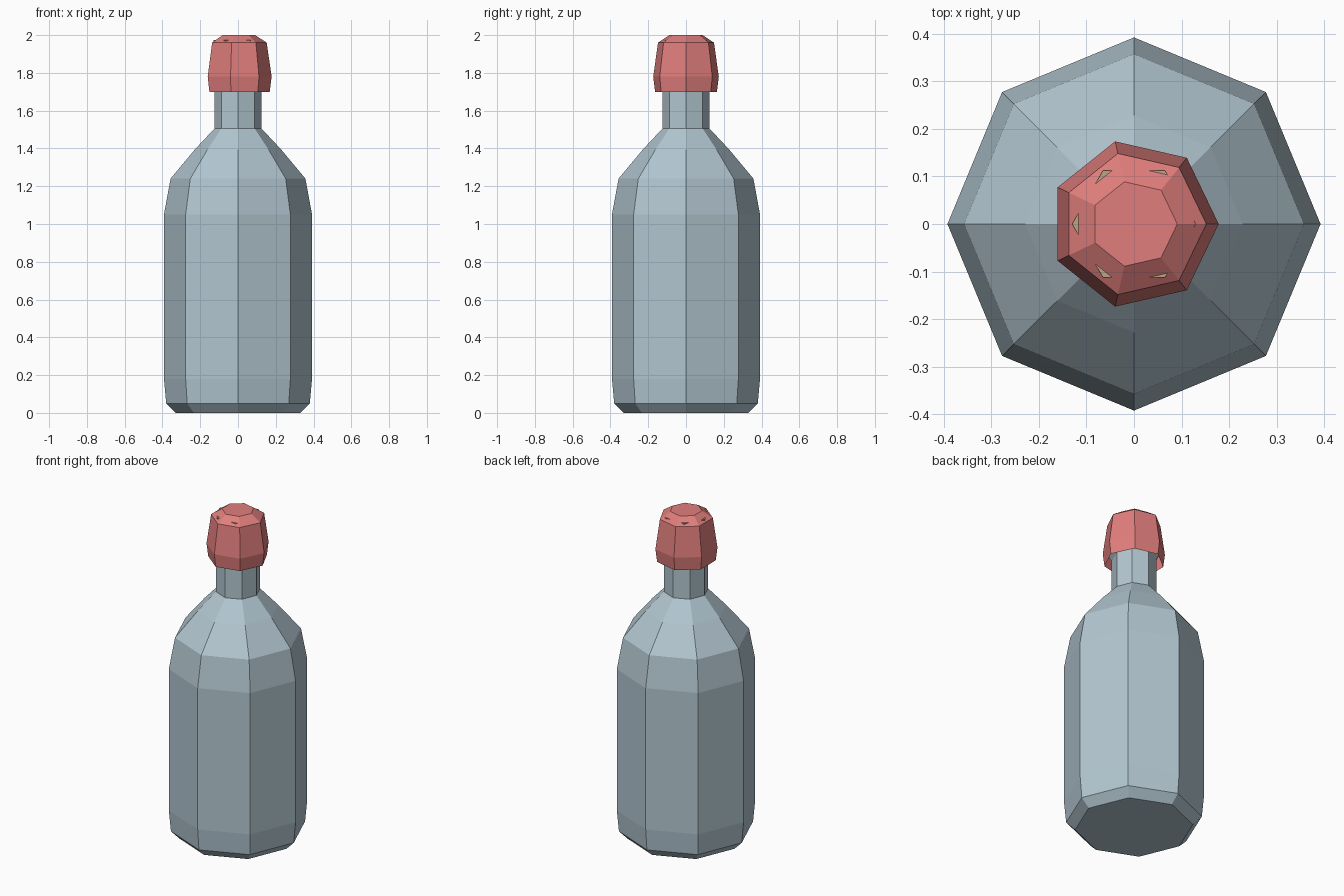
import bpy
import bmesh
from math import cos, sin, tau

cube = bpy.data.objects.get("Cube")
if cube:
    bpy.data.objects.remove(cube, do_unlink=True)


def material(name, rgb):
    mat = bpy.data.materials.new(name)
    mat.use_nodes = True
    mat.diffuse_color = (*rgb, 1)
    mat.node_tree.nodes["Principled BSDF"].inputs["Base Color"].default_value = (*rgb, 1)
    return mat


def lathe(name, sides, profile, mat, cap_bottom=True):
    """Flat-shaded turned part from (radius, height) pairs, bottom to top."""
    bm = bmesh.new()
    rings = [[bm.verts.new((r * cos(tau * i / sides), r * sin(tau * i / sides), z))
              for i in range(sides)] for r, z in profile]
    for low, high in zip(rings, rings[1:]):
        for i in range(sides):
            j = (i + 1) % sides
            bm.faces.new((low[i], low[j], high[j], high[i]))
    bm.faces.new(rings[-1])
    if cap_bottom:
        bm.faces.new(rings[0][::-1])
    mesh = bpy.data.meshes.new(name)
    bm.to_mesh(mesh)
    bm.free()
    mesh.materials.append(mat)
    obj = bpy.data.objects.new(name, mesh)
    bpy.context.collection.objects.link(obj)
    return obj


glass = material("pale blue glass", (0.445, 0.565, 0.631))
red = material("soft red", (0.745, 0.209, 0.202))
tan = material("tan cork", (0.515, 0.376, 0.231))

# Bottle body: chamfered base, straight wall, shoulder, neck and hidden lip
lathe("bottle", 8, [(0.33, 0), (0.38, 0.05), (0.392, 0.18), (0.392, 1.05),
                    (0.357, 1.24), (0.228, 1.395), (0.125, 1.505),
                    (0.125, 1.72), (0.145, 1.75), (0.145, 1.82)], glass)

# Cork, whose corners just break through the cap's sloping rim
lathe("cork", 6, [(0.1, 1.74), (0.13, 1.975)], tan)

# Cap, open underneath
lathe("cap", 7, [(0.168, 1.70), (0.178, 1.78), (0.152, 1.96), (0.091, 2.0)],
      red, cap_bottom=False)
